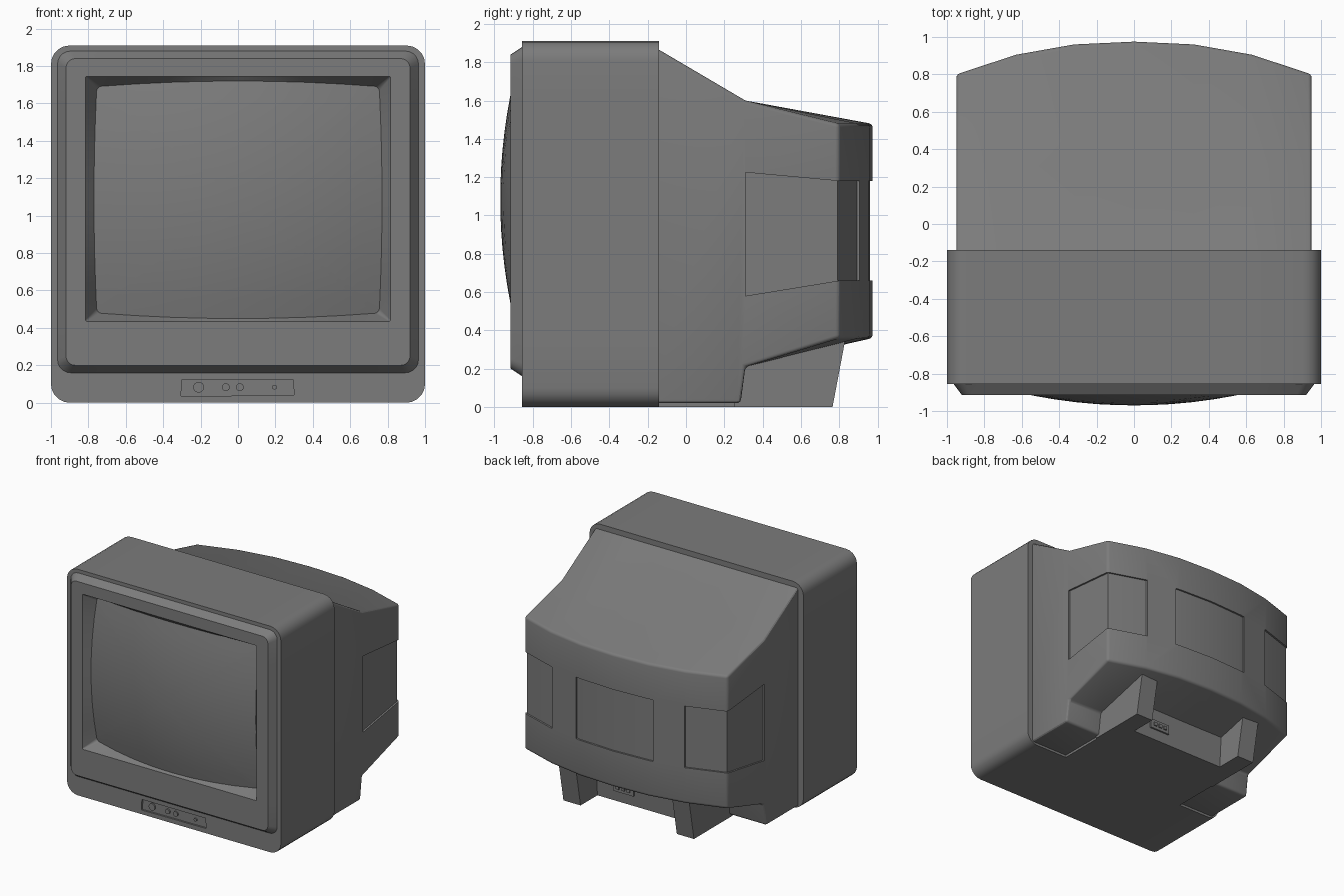
import bpy, bmesh, math
from mathutils import Vector

cube = bpy.data.objects.get("Cube")
if cube:
    bpy.data.objects.remove(cube)

grey = bpy.data.materials.new("plastic grey")
grey.use_nodes = True
grey.diffuse_color = (0.2, 0.2, 0.2, 1)
grey.node_tree.nodes["Principled BSDF"].inputs["Base Color"].default_value = (0.2, 0.2, 0.2, 1)


def make(name, bm, smooth=None):
    bmesh.ops.recalc_face_normals(bm, faces=bm.faces)
    mesh = bpy.data.meshes.new(name)
    bm.to_mesh(mesh)
    bm.free()
    mesh.materials.append(grey)
    obj = bpy.data.objects.new(name, mesh)
    bpy.context.collection.objects.link(obj)
    if smooth:
        shade(obj, smooth)
    return obj


def select(obj):
    bpy.ops.object.select_all(action='DESELECT')
    obj.select_set(True)
    bpy.context.view_layer.objects.active = obj


def shade(obj, degrees):
    select(obj)
    bpy.ops.object.shade_smooth_by_angle(angle=math.radians(degrees))


def loft(name, loops, cap_start=False, cap_end=False, smooth=None):
    """Skin a series of closed loops that have equal point counts."""
    bm = bmesh.new()
    rings = [[bm.verts.new(p) for p in loop] for loop in loops]
    for a, b in zip(rings, rings[1:]):
        for i in range(len(a)):
            j = (i + 1) % len(a)
            bm.faces.new((a[i], a[j], b[j], b[i]))
    if cap_start:
        bm.faces.new(rings[0])
    if cap_end:
        bm.faces.new(rings[-1])
    return make(name, bm, smooth)


def prism(name, points, axis, lo, hi):
    """Extrude a flat outline along x, y or z."""
    def place(p, d):
        v = list(p)
        v.insert(axis, d)
        return v
    return loft(name, [[place(p, d) for p in points] for d in (lo, hi)], True, True)


def rect(a0, a1, b0, b1):
    return [(a0, b0), (a1, b0), (a1, b1), (a0, b1)]


def round_rect(half, z0, z1, r, y, arc=5, side=8):
    corners = [(half - r, z1 - r), (r - half, z1 - r), (r - half, z0 + r), (half - r, z0 + r)]
    arcs = []
    for k, (cx, cz) in enumerate(corners):
        angles = [math.pi / 2 * (k + i / arc) for i in range(arc + 1)]
        arcs.append([Vector((cx + r * math.cos(t), y, cz + r * math.sin(t))) for t in angles])
    loop = []
    for k, points in enumerate(arcs):
        nxt = arcs[(k + 1) % 4][0]
        loop += points + [points[-1].lerp(nxt, i / side) for i in range(1, side)]
    return loop


def cut(obj, cutter):
    select(obj)
    mod = obj.modifiers.new("cut", 'BOOLEAN')
    mod.operation = 'DIFFERENCE'
    mod.solver = 'EXACT'
    mod.object = cutter
    bpy.ops.object.modifier_apply(modifier=mod.name)
    bpy.data.objects.remove(cutter)


# Front housing with an open cavity behind the screen
H = 1.91
FRONT, REAR, FACE = -0.855, -0.14, -0.915
housing = loft("front_housing", [
    round_rect(1, 0, H, 0.1, REAR),
    round_rect(1, 0, H, 0.1, FRONT),
    round_rect(0.965, 0.16, 1.88, 0.07, FRONT),
    round_rect(0.965, 0.16, 1.88, 0.07, -0.7)], True, True)
cut(housing, prism("panel_cutter", [(-0.305, 0.035), (0.3, 0.04), (0.295, 0.125), (-0.3, 0.125)],
                   1, -1, FRONT + 0.015))
shade(housing, 30)

# Curved screen and the bezel that funnels down to it
MID = 1.085


def dome(x, z):
    return -0.97 + 0.18 * (x * x + (z - MID) ** 2)


def screen_loop(scale):
    loop = []
    for p in round_rect(0.755, 0.48, 1.69, 0.025, 0):
        u, w = p.x / 0.755, (p.z - MID) / 0.605
        x = (p.x + 0.015 * u * (1 - w * w)) * scale
        z = MID + (p.z - MID + 0.03 * w * (1 - u * u)) * scale
        loop.append((x, dome(x, z), z))
    return loop


loft("screen", [screen_loop(s) for s in (1, 0.85, 0.7, 0.55, 0.4, 0.25, 0.1)],
     cap_end=True, smooth=30)
loft("bezel", [
    round_rect(0.965, 0.16, 1.88, 0.07, FRONT),
    round_rect(0.92, 0.2, 1.84, 0.05, FACE),
    round_rect(0.815, 0.435, 1.745, 0.008, FACE),
    screen_loop(1)], smooth=25)

# Control buttons inside the front recess
for name, x, r in (("power_button", -0.21, 0.029), ("left_button", -0.065, 0.021),
                   ("right_button", 0.01, 0.021), ("indicator", 0.195, 0.013)):
    ring = [(x + r * math.cos(i * math.pi / 8), 0.083 + r * math.sin(i * math.pi / 8))
            for i in range(16)]
    shade(prism(name, ring, 1, FRONT + 0.003, FRONT + 0.03), 40)

# Rear shell: side profile swept across a bowed back
BOW = [(-0.95, 0.80), (-0.63, 0.905), (-0.32, 0.96), (0, 0.975),
       (0.32, 0.96), (0.63, 0.905), (0.95, 0.80)]


def bow(x):
    for (xa, ya), (xb, yb) in zip(BOW, BOW[1:]):
        if xa <= x <= xb:
            return ya + (yb - ya) * (x - xa) / (xb - xa)


def slice_at(x, back):
    profile = [(-0.2, 0.02), (0.285, 0.02), (0.31, 0.21), (back, 0.36),
               (back, 1.478), (0.31, 1.6), (-0.2, 1.9)]
    return [(x, y, z) for y, z in profile]


shell = loft("rear_shell", [slice_at(x, y) for x, y in BOW], True, True)
select(shell)
bevel = shell.modifiers.new("bevel", 'BEVEL')
bevel.width = 0.02
bevel.segments = 3
bevel.limit_method = 'ANGLE'
bevel.angle_limit = math.radians(35)
bpy.ops.object.modifier_apply(modifier=bevel.name)

# Shallow recessed panels around the back and sides
DEPTH = 0.015
LOW, HIGH = 0.66, 1.18


def back_cutter(x0, x1):
    xs = [x0] + [x for x, _ in BOW if x0 < x < x1] + [x1]
    outline = [(x, bow(x) - DEPTH) for x in xs] + [(x1, 1.1), (x0, 1.1)]
    return prism("back_cutter", outline, 2, LOW, HIGH)


cut(shell, back_cutter(-0.36, 0.36))
for s in (-1, 1):
    cut(shell, back_cutter(*sorted((s * 0.62, s * 0.95))))
    trapezoid = [(0.31, 0.58), (0.8, LOW), (1.1, LOW), (1.1, HIGH), (0.8, HIGH), (0.31, 1.225)]
    cut(shell, prism("side_cutter", trapezoid, 0, s * (0.95 - DEPTH), s * 1.1))
shade(shell, 28)

# Base block and the two rear feet
prism("base_block", [(-0.2, 0), (0.54, 0), (0.56, 0.33), (-0.2, 0.33)], 0, -0.6, 0.6)
for name, s in (("left_foot", 1), ("right_foot", -1)):
    prism(name, [(0.25, 0), (0.765, 0), (0.835, 0.37), (0.25, 0.33)], 0, s * 0.45, s * 0.61)

# Connector plate with sockets between the feet
prism("connector_plate", rect(0.1, 0.29, 0.09, 0.17), 1, 0.5, 0.56)
for i in range(3):
    x = 0.13 + i * 0.05
    prism("connector_socket", rect(x, x + 0.03, 0.115, 0.145), 1, 0.55, 0.57)
